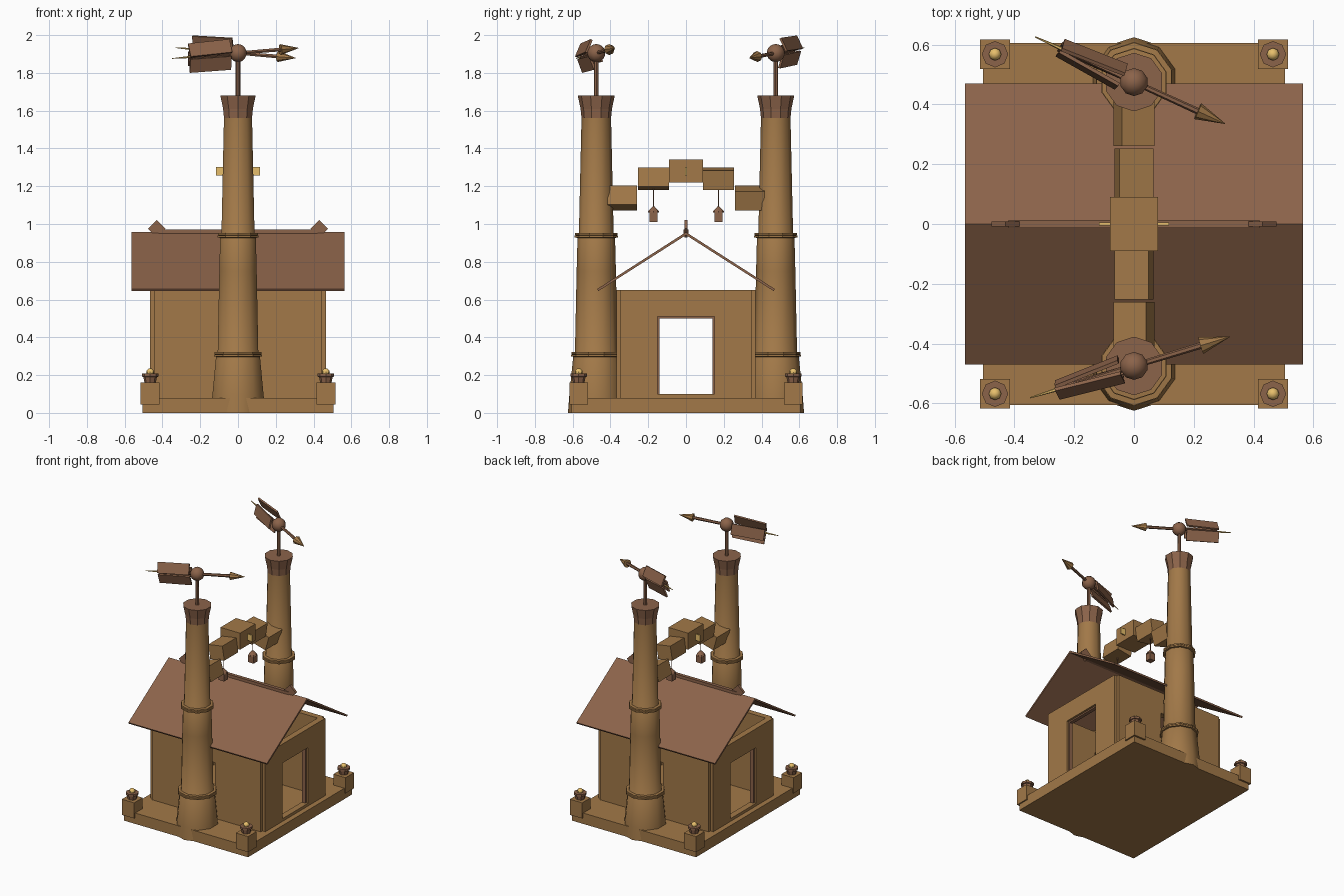
import bpy, bmesh
from math import radians, pi, sin, cos
from mathutils import Matrix, Vector

if "Cube" in bpy.data.objects:
    bpy.data.objects.remove(bpy.data.objects["Cube"])

def material(name, rgb):
    m = bpy.data.materials.new(name)
    m.diffuse_color = (*rgb, 1)
    m.use_nodes = True
    m.node_tree.nodes["Principled BSDF"].inputs["Base Color"].default_value = m.diffuse_color
    return m

WOOD = material("warm_wood", (0.36, 0.19, 0.065))
BROWN = material("brown", (0.26, 0.125, 0.068))
GOLD = material("gold", (0.80, 0.52, 0.15))
T, R = Matrix.Translation, Matrix.Rotation
I = Matrix.Identity(4)

def finish(bm, name, mat, M=I, smooth=False):
    bmesh.ops.transform(bm, matrix=M, verts=bm.verts)
    bmesh.ops.recalc_face_normals(bm, faces=bm.faces)
    me = bpy.data.meshes.new(name)
    bm.to_mesh(me)
    bm.free()
    me.materials.append(mat)
    ob = bpy.data.objects.new(name, me)
    bpy.context.collection.objects.link(ob)
    if smooth:
        bpy.ops.object.select_all(action='DESELECT')
        ob.select_set(True)
        bpy.context.view_layer.objects.active = ob
        bpy.ops.object.shade_smooth_by_angle(angle=radians(40))
    return ob

def box(name, mat, lo, hi, M=I):
    bm = bmesh.new()
    bmesh.ops.create_cube(bm, size=1)
    lo, hi = Vector(lo), Vector(hi)
    return finish(bm, name, mat, M @ T((lo + hi) / 2) @ Matrix.Diagonal((*(hi - lo), 1)))

def lathe(name, mat, profile, n=8, M=I, smooth=False):
    # profile of (radius, height) turned about z, capped at both ends
    bm = bmesh.new()
    rings = [[bm.verts.new((r * cos(pi / 2 + 2 * pi * i / n), r * sin(pi / 2 + 2 * pi * i / n), z))
              for i in range(n)] for r, z in profile]
    for a, b in zip(rings, rings[1:]):
        for i in range(n):
            j = (i + 1) % n
            bm.faces.new((a[i], a[j], b[j], b[i]))
    bm.faces.new(rings[0])
    bm.faces.new(rings[-1])
    return finish(bm, name, mat, M, smooth)

def ball(name, mat, r, c, seg=10, rings=7):
    bm = bmesh.new()
    bmesh.ops.create_uvsphere(bm, u_segments=seg, v_segments=rings, radius=r)
    return finish(bm, name, mat, T(c), True)

def cut(ob, lo, hi):
    c = box("opening_cutter", WOOD, lo, hi)
    mod = ob.modifiers.new("opening", 'BOOLEAN')
    mod.operation, mod.object, mod.solver = 'DIFFERENCE', c, 'EXACT'
    bpy.context.view_layer.objects.active = ob
    bpy.ops.object.modifier_apply(modifier=mod.name)
    bpy.data.objects.remove(c)

# base slab and corner lamps
box("base", WOOD, (-.505, -.605, 0), (.505, .605, .08))
for sx in (-1, 1):
    for sy in (-1, 1):
        x, y = sx * .465, sy * .568
        box("corner_post", WOOD, (x - .05, y - .05, .045), (x + .05, y + .05, .16))
        lathe("lamp_bowl", BROWN, [(.030, .16), (.036, .19), (.044, .192), (.044, .208), (.03, .208)], 8, T((x, y, 0)))
        ball("lamp_glow", GOLD, .021, (x, y, .215), 8, 6)

# house walls with notched corners, windows on the long sides, doorways on the ends
for s in (-1, 1):
    ys, xs = sorted((s * .325, s * .368)), sorted((s * .422, s * .467))
    w = box("long_wall", WOOD, (-.443, ys[0], .08), (.443, ys[1], .65))
    cut(w, (-.07, ys[0] - .1, .31), (.07, ys[1] + .1, .49))
    w = box("end_wall", WOOD, (xs[0], -.35, .08), (xs[1], .35, .65))
    cut(w, (xs[0] - .1, -.15, .10), (xs[1] + .1, .15, .51))
    # slim frame set back in the doorway
    f = sorted((s * .425, s * .452))
    for t in (-1, 1):
        j = sorted((t * .14, t * .15))
        box("door_jamb", BROWN, (f[0], j[0], .10), (f[1], j[1], .51))
    box("door_lintel", BROWN, (f[0], -.14, .50), (f[1], .14, .51))

# roof slopes
for s in (-1, 1):
    bm = bmesh.new()
    pts = [(0, .957), (s * .470, .656), (s * .464, .645), (0, .941)]
    a = [bm.verts.new((-.565, y, z)) for y, z in pts]
    b = [bm.verts.new((.565, y, z)) for y, z in pts]
    bm.faces.new(a)
    bm.faces.new(b)
    for i in range(4):
        j = (i + 1) % 4
        bm.faces.new((a[i], a[j], b[j], b[i]))
    finish(bm, "roof_slope", BROWN)
    # diamond finial at the ridge end
    box("ridge_diamond", BROWN, (-.033, -.009, -.033), (.033, .009, .033),
        T((s * .43, 0, .975)) @ R(radians(45), 4, 'Y'))
box("ridge_bar", BROWN, (-.42, -.013, .935), (.42, .013, .97))

# chimney towers with wind vanes: (side, heading, tilt)
for s, heading, tilt in ((-1, 17, 4.5), (1, -24.6, -4.5)):
    C = T((0, s * .475, 0))
    lathe("tower_shaft", WOOD, [(.15, 0), (.143, .09), (.121, .31), (.113, .32), (.104, .75),
                                (.099, .94), (.092, .95), (.078, 1.57)], 10, C, True)
    for z, r in ((.31, .128), (.94, .108)):
        lathe("tower_band", BROWN if z < .2 else WOOD,
              [(r - .02, z - .014), (r + .006, z - .012), (r + .006, z - .002), (r, z),
               (r + .004, z + .002), (r + .004, z + .012), (r - .02, z + .014)], 10, C)
    lathe("tower_crown", BROWN, [(.078, 1.56), (.083, 1.61), (.098, 1.68)], 10, C)
    lathe("vane_pole", BROWN, [(.013, 1.67), (.012, 1.89)], 8, C)
    ball("vane_ball", BROWN, .048, (0, s * .475, 1.905))
    V = T((0, s * .475, 1.905)) @ R(radians(heading), 4, 'Z') @ R(radians(-tilt), 4, 'Y')
    A = V @ R(pi / 2, 4, 'Y')
    lathe("vane_rod", BROWN, [(.008, -.27), (.011, .24)], 6, A)
    lathe("vane_arrow", WOOD, [(.029, .235), (.001, .336)], 8, A)
    lathe("vane_tail", GOLD, [(.007, -.26), (.002, -.365)], 6, A)
    # three fanned tail blades
    for lat, dz, roll in ((-.028, .042, 25), (.04, -.005, -12), (-.01, -.048, -20)):
        box("vane_blade", BROWN, (-.272, -.006, -.038), (-.045, .006, .038),
            V @ T((0, s * -lat, dz)) @ R(radians(s * roll), 4, 'X')
            @ R(radians(-s * lat * 120), 4, 'Z'))

# arch of separate blocks between the towers
box("arch_keystone", WOOD, (-.08, -.09, 1.22), (.08, .09, 1.342))
box("keystone_plate", GOLD, (-.117, -.022, 1.257), (.117, .022, 1.303)).scale.y = .2
for s in (-1, 1):
    for name, y, z, l, w, h, roll in (("arch_block_upper", .172, 1.24, .162, .116, .104, 9),
                                      ("arch_block_lower", .338, 1.138, .155, .114, .106, 16)):
        box(name, WOOD, (-w / 2, -l / 2, -h / 2), (w / 2, l / 2, h / 2),
            T((0, s * y, z)) @ R(radians(s * roll), 4, 'Y'))
    # hanging lanterns
    L = T((0, s * .172, 0))
    lathe("lantern_cord", BROWN, [(.003, 1.085), (.003, 1.2)], 6, L)
    lathe("lantern_cap", BROWN, [(.031, 1.06), (.027, 1.07), (.006, 1.092)], 8, L)
    box("lantern_body", BROWN, (-.022, -.022, 1.01), (.022, .022, 1.062), L)
